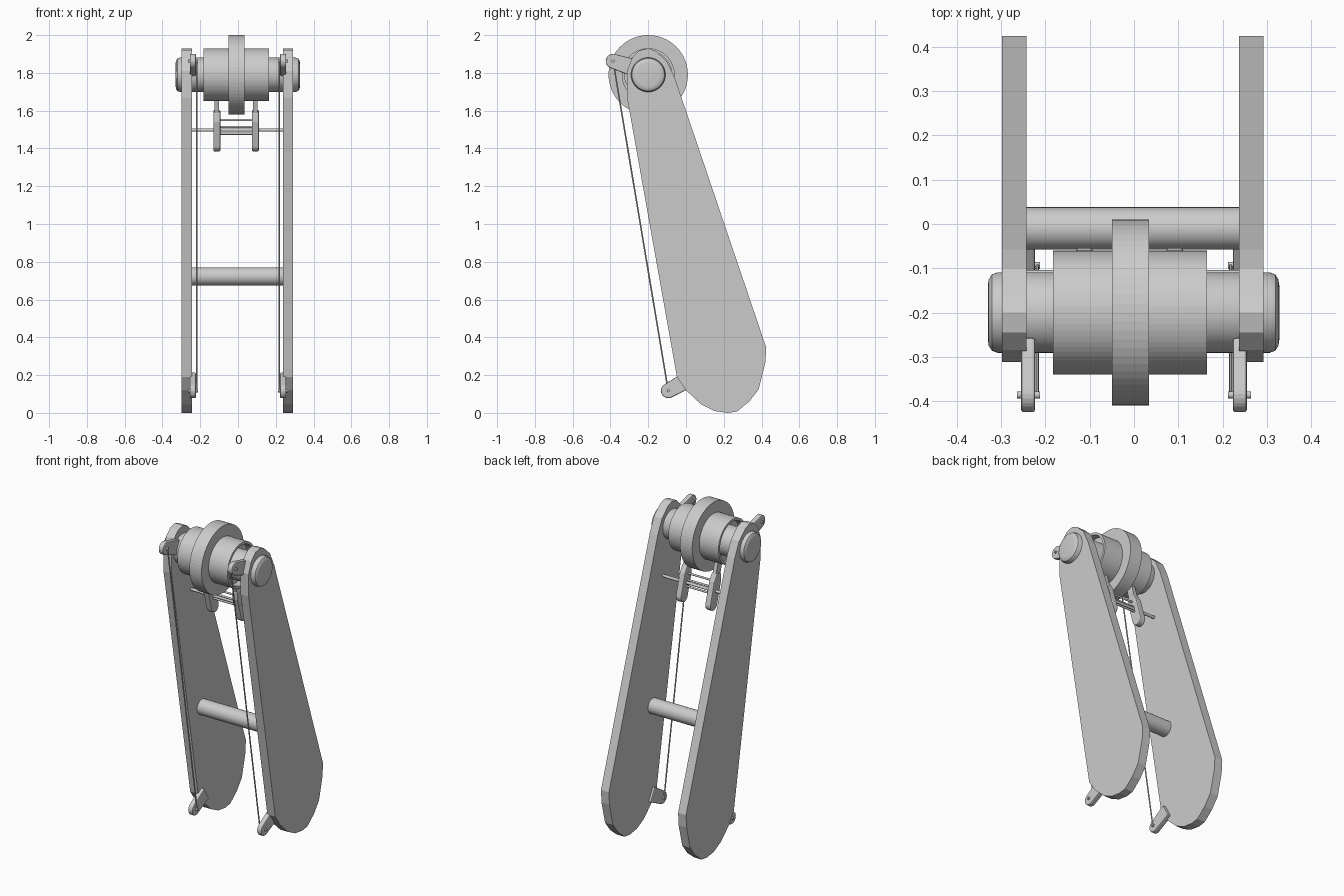
import bpy, bmesh
from math import sin, cos, pi, atan2
from mathutils import Vector

if "Cube" in bpy.data.objects:
    bpy.data.objects.remove(bpy.data.objects["Cube"])

PIVOT = (-0.2, 1.79)          # y, z of the main axle


def finish(bm, name, smooth=True):
    bmesh.ops.remove_doubles(bm, verts=bm.verts, dist=1e-6)
    bmesh.ops.recalc_face_normals(bm, faces=bm.faces)
    me = bpy.data.meshes.new(name)
    bm.to_mesh(me)
    bm.free()
    ob = bpy.data.objects.new(name, me)
    bpy.context.collection.objects.link(ob)
    if smooth:
        bpy.ops.object.select_all(action='DESELECT')
        ob.select_set(True)
        bpy.context.view_layer.objects.active = ob
        bpy.ops.object.shade_smooth_by_angle(angle=0.5)
    return ob


def lathe(name, profile, centre, seg=48, smooth=True):
    """Revolve (x, radius) points around an x-parallel axis at (y, z)."""
    bm = bmesh.new()
    rings = []
    for x, r in profile:
        rings.append([bm.verts.new((x, centre[0] + r * cos(2 * pi * i / seg),
                                    centre[1] + r * sin(2 * pi * i / seg)))
                      for i in range(seg)])
    for a, b in zip(rings, rings[1:]):
        for i in range(seg):
            j = (i + 1) % seg
            bm.faces.new((a[i], a[j], b[j], b[i]))
    bm.faces.new(rings[0])
    bm.faces.new(rings[-1])
    return finish(bm, name, smooth)


def rod(name, x0, x1, centre, r, seg=16):
    return lathe(name, [(x0, r), (x1, r)], centre, seg)


def slab(name, outline, x0, x1, smooth=False, bevel=0):
    """Extrude a (y, z) outline from x0 to x1."""
    bm = bmesh.new()
    face = bm.faces.new([bm.verts.new((x0, y, z)) for y, z in outline])
    ext = bmesh.ops.extrude_face_region(bm, geom=[face])
    bmesh.ops.translate(bm, vec=(x1 - x0, 0, 0),
                        verts=[v for v in ext['geom'] if isinstance(v, bmesh.types.BMVert)])
    ob = finish(bm, name, smooth)
    if bevel:
        m = ob.modifiers.new('bevel', 'BEVEL')
        m.width, m.segments = bevel, 2
    return ob


def tongue(base, tip, w_base, w_tip):
    """Outline of a strip with a square base and a rounded tip."""
    a = atan2(tip[1] - base[1], tip[0] - base[0])
    n = (-sin(a), cos(a))
    pts = [(tip[0] + w_tip * cos(a - pi / 2 + pi * i / 12),
            tip[1] + w_tip * sin(a - pi / 2 + pi * i / 12)) for i in range(13)]
    return pts + [(base[0] + n[0] * w_base, base[1] + n[1] * w_base),
                  (base[0] - n[0] * w_base, base[1] - n[1] * w_base)]


# long side plates
plate = [(-0.2, 1.93), (-0.16, 1.915), (-0.1, 1.86), (-0.058, 1.77), (0.425, 0.345),
         (0.42, 0.265), (0.385, 0.125), (0.335, 0.06), (0.27, 0.007), (0.22, 0.0),
         (0.15, 0.01), (0.08, 0.045), (0.0, 0.12), (-0.048, 0.19), (-0.312, 1.67),
         (-0.312, 1.81), (-0.285, 1.88), (-0.245, 1.92)]
slab('left_side_plate', plate, -0.298, -0.243)
slab('right_side_plate', plate, 0.237, 0.292)

# axle with rounded end caps
cap = [(0.33, 0.062), (0.328, 0.075), (0.321, 0.086), (0.308, 0.091)]
lathe('axle', [(-x, r) for x, r in cap] + [(x - 0.002, r) for x, r in reversed(cap)], PIVOT)

# drum, recessed at both ends, with a central flange
lathe('drum', [(-0.14, 0.08), (-0.14, 0.125), (-0.183, 0.125), (-0.183, 0.14),
               (0.165, 0.14), (0.165, 0.125), (0.12, 0.125), (0.12, 0.08)], PIVOT, 64, False)
lathe('drum_flange', [(-0.05, 0.21), (0.034, 0.21)], PIVOT, 64, False)

# lower cross bar
rod('cross_bar', -0.245, 0.24, (-0.01, 0.722), 0.048, 32)

# hanging arms, pointing radially out of the drum
d = Vector((0.285, -0.959))
n = Vector((0.959, 0.285))
p = Vector(PIVOT)
for side, xc in (('left', -0.112), ('right', 0.092)):
    slab(side + '_arm_stem', tongue(p + d * 0.1, p + d * 0.25, 0.022, 0.022),
         xc - 0.012, xc + 0.012)
    paddle = tongue(p + d * 0.21, p + d * 0.385, 0.024, 0.036)
    paddle[-2:] = [p + d * 0.25 + n * 0.036, p + d * 0.2 + n * 0.022,
                   p + d * 0.2 - n * 0.022, p + d * 0.25 - n * 0.036]
    slab(side + '_arm_paddle', paddle, xc - 0.019, xc + 0.019, bevel=0.006)

# thin rods joining the arms, and the long one reaching the plates
for i, r in enumerate((0.25, 0.288, 0.325)):
    rod('arm_rod_%d' % (i + 1), -0.1, 0.08, p + d * r, 0.006)
rod('long_rod', -0.245, 0.24, p + d * 0.305, 0.009)

# cable tabs, pins and cables on both plates
top, low = (-0.386, 1.862), (-0.094, 0.117)
for side, s in (('left', -1), ('right', 1)):
    for level, tip, base in (('upper', top, (-0.27, 1.825)), ('lower', low, (0.01, 0.175))):
        slab('%s_%s_tab' % (side, level), tongue(base, tip, 0.046, 0.039),
             s * 0.239 - 0.016, s * 0.239 + 0.016, bevel=0.006)
        rod('%s_%s_pin' % (side, level), s * 0.264, s * 0.212, tip, 0.008)
    curve = bpy.data.curves.new(side + '_cable', 'CURVE')
    curve.dimensions = '3D'
    curve.bevel_depth = 0.004
    curve.use_fill_caps = True
    sp = curve.splines.new('POLY')
    sp.points.add(1)
    for pt, (y, z) in zip(sp.points, (top, low)):
        pt.co = (s * 0.218, y, z, 1)
    bpy.context.collection.objects.link(bpy.data.objects.new(side + '_cable', curve))
